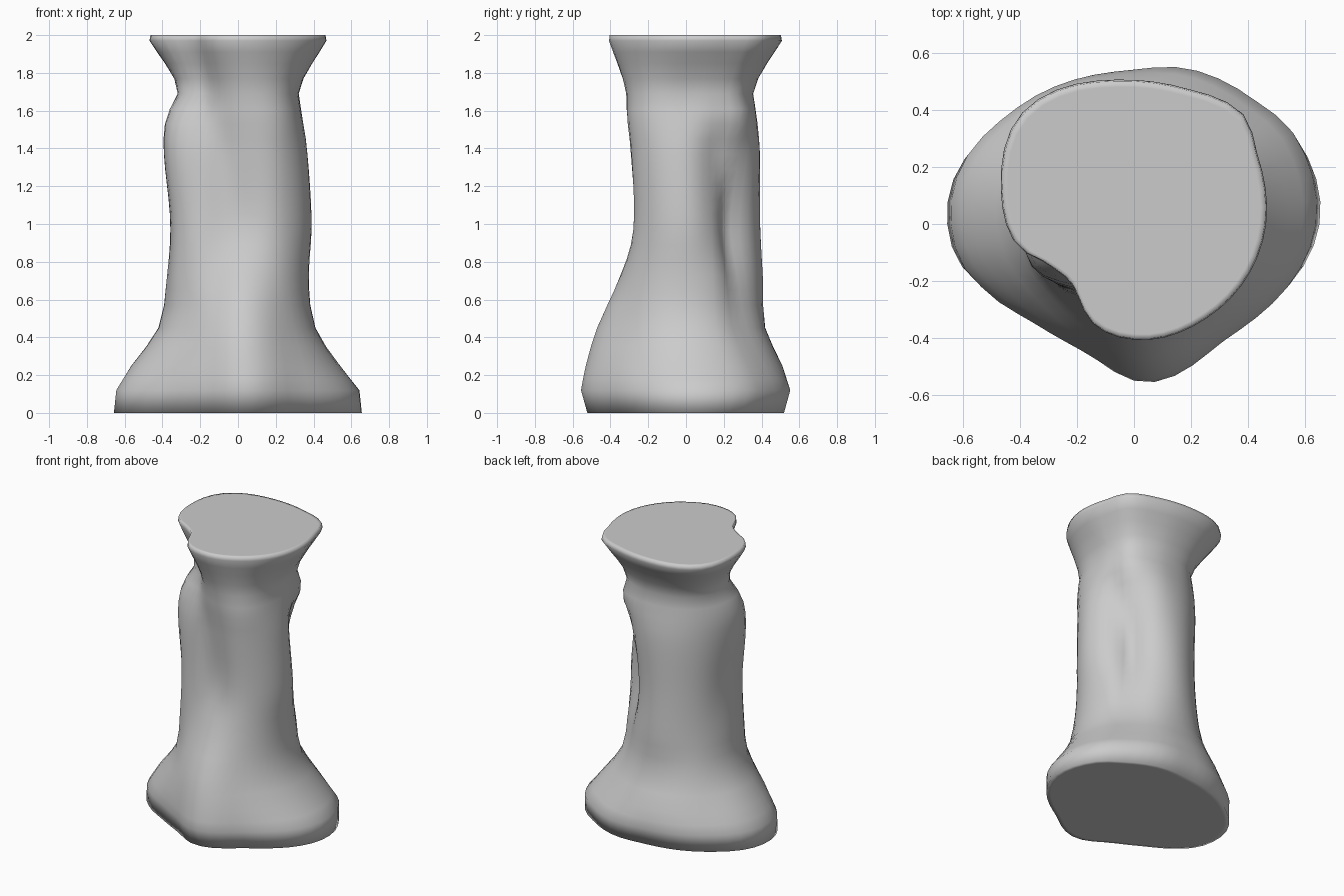
import bpy, bmesh, math

if "Cube" in bpy.data.objects:
    bpy.data.objects.remove(bpy.data.objects["Cube"])

# Control angles (degrees) around the column, and radii at each height
ANGLES = [0, 30, 45, 70, 95, 135, 165, 190, 205, 225, 250, 275, 310]
RINGS = {
    0.12: [.64, .645, .61, .58, .54, .58, .645, .63, .57, .495, .485, .56, .52],
    0.25: [.54, .55, .53, .52, .51, .53, .57, .55, .51, .47, .47, .535, .49],
    0.45: [.41, .41, .40, .42, .42, .44, .43, .41, .40, .39, .42, .475, .42],
    0.70: [.375, .37, .34, .385, .41, .40, .385, .375, .375, .35, .33, .36, .37],
    1.00: [.39, .335, .28, .36, .395, .385, .36, .36, .365, .33, .265, .26, .34],
    1.40: [.365, .32, .35, .39, .39, .39, .39, .395, .385, .31, .25, .28, .35],
    1.57: [.34, .37, .41, .39, .37, .38, .38, .375, .355, .27, .265, .305, .36],
    1.72: [.325, .36, .385, .37, .36, .37, .33, .30, .265, .235, .27, .32, .35],
    1.97: [.465, .50, .545, .51, .51, .555, .485, .42, .335, .305, .385, .41, .42],
}
SEGMENTS = 48


def smooth_value(xs, ys, x):
    """Cubic Hermite interpolation through uneven samples."""
    n = len(xs)
    i = max(k for k in range(n - 1) if xs[k] <= x or k == 0)

    def slope(k):
        a, b = max(k - 1, 0), min(k + 1, n - 1)
        return (ys[b] - ys[a]) / (xs[b] - xs[a])

    h = xs[i + 1] - xs[i]
    t = (x - xs[i]) / h
    return ((2*t**3 - 3*t**2 + 1) * ys[i] + (t**3 - 2*t**2 + t) * h * slope(i)
            + (3*t**2 - 2*t**3) * ys[i + 1] + (t**3 - t**2) * h * slope(i + 1))


def around(radii, angle):
    xs = [a - 360 for a in ANGLES[-3:]] + ANGLES + [a + 360 for a in ANGLES[:3]]
    return smooth_value(xs, radii[-3:] + radii + radii[:3], angle)


# Smooth each control ring around the column
heights = list(RINGS)
dense = [[around(r, 360 * s / SEGMENTS) for s in range(SEGMENTS)] for r in RINGS.values()]

bm = bmesh.new()


def add_ring(z, radii, sx=1, sy=1):
    ring = []
    for s, r in enumerate(radii):
        a = math.tau * s / SEGMENTS
        ring.append(bm.verts.new((r * math.cos(a) * sx, r * math.sin(a) * sy, z)))
    return ring


# Foot, shaft and flared rim, with a margin ring on each end cap
rings = [add_ring(0, dense[0], 0.97, 0.89), add_ring(0, dense[0], 1.02, 0.94)]
levels = [0.12, 0.18, 0.25, 0.35, 0.45, 0.57] + [0.65 + 0.08 * k for k in range(16)] + [1.91, 1.97]
for z in levels:
    rings.append(add_ring(z, [smooth_value(heights, [d[s] for d in dense], z)
                              for s in range(SEGMENTS)]))
rings.append(add_ring(2.0, dense[-1], 0.99, 0.99))
rings.append(add_ring(2.0, dense[-1], 0.95, 0.95))

for low, high in zip(rings, rings[1:]):
    for s in range(SEGMENTS):
        n = (s + 1) % SEGMENTS
        bm.faces.new((low[s], low[n], high[n], high[s]))

# Flat end caps
bm.faces.new(rings[0][::-1])
bm.faces.new(rings[-1])

mesh = bpy.data.meshes.new("column")
bm.to_mesh(mesh)
bm.free()
column = bpy.data.objects.new("column", mesh)
bpy.context.collection.objects.link(column)
bpy.context.view_layer.objects.active = column
column.select_set(True)
bpy.ops.object.shade_smooth_by_angle(angle=math.radians(120))
